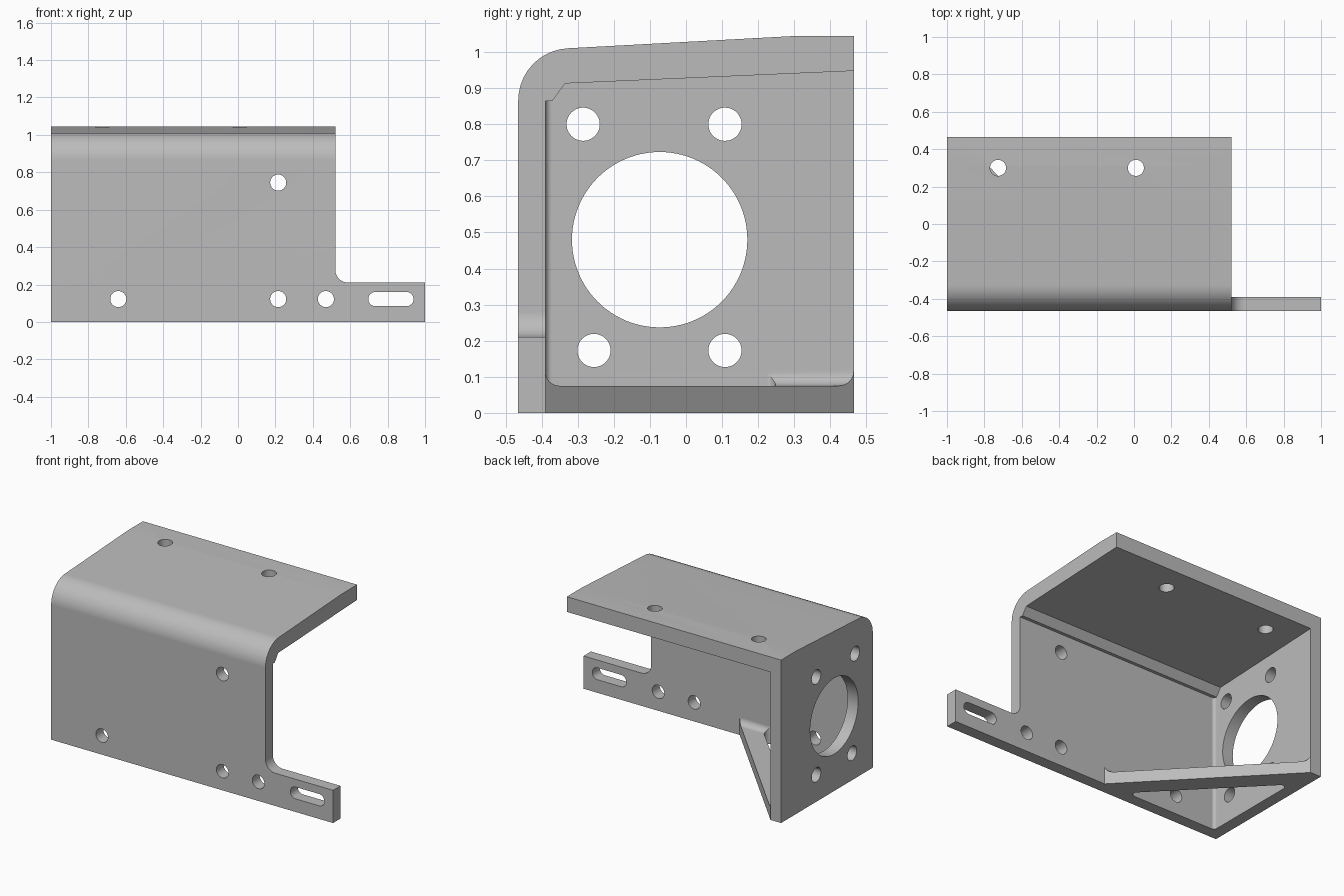
import bpy, bmesh, math
from mathutils import Vector

if "Cube" in bpy.data.objects:
    bpy.data.objects.remove(bpy.data.objects["Cube"])

T = 0.075                       # sheet thickness
FRONT, BACK = -0.465, 0.465     # depth limits
INNER_Y, INNER_X = FRONT + T, -1 + T

steel = bpy.data.materials.new("plain_grey")
steel.use_nodes = True
steel.diffuse_color = (0.5, 0.5, 0.5, 1)
steel.node_tree.nodes["Principled BSDF"].inputs["Base Color"].default_value = (0.5, 0.5, 0.5, 1)


def rounded(points, steps=10):
    """Outline from (a, b) corners; a third value rounds that corner."""
    out = []
    for i, p in enumerate(points):
        c = Vector(p[:2])
        if len(p) == 2:
            out.append(c)
            continue
        u = (Vector(points[i - 1][:2]) - c).normalized()
        v = (Vector(points[(i + 1) % len(points)][:2]) - c).normalized()
        half = u.angle(v) / 2
        centre = c + (u + v).normalized() * p[2] / math.sin(half)
        start = c + u * p[2] / math.tan(half) - centre
        end = c + v * p[2] / math.tan(half) - centre
        sweep = start.angle(end)
        for k in range(steps + 1):
            t = k / steps
            arm = (start * math.sin((1 - t) * sweep) + end * math.sin(t * sweep)) / math.sin(sweep)
            out.append(centre + arm)
    return out


def circle(a, b, r, sides=48):
    return [Vector((a + r * math.cos(math.tau * k / sides),
                    b + r * math.sin(math.tau * k / sides))) for k in range(sides)]


def prism(name, axis, outline, lo, hi, bevel=0, pick=None):
    """Extrude an outline along an axis; optionally round the picked edges."""
    place = {"x": lambda p, h: (h, p[0], p[1]),
             "y": lambda p, h: (p[0], h, p[1]),
             "z": lambda p, h: (p[0], p[1], h)}[axis]
    bm = bmesh.new()
    face = bm.faces.new([bm.verts.new(place(p, lo)) for p in outline])
    moved = bmesh.ops.extrude_face_region(bm, geom=[face])["geom"]
    shift = Vector(place((0, 0), hi - lo))
    bmesh.ops.translate(bm, vec=shift, verts=[g for g in moved if isinstance(g, bmesh.types.BMVert)])
    if bevel:
        edges = [e for e in bm.edges if pick(e)]
        bmesh.ops.bevel(bm, geom=edges, offset=bevel, segments=8, profile=0.5,
                        affect='EDGES', clamp_overlap=True)
    bmesh.ops.recalc_face_normals(bm, faces=bm.faces[:])
    mesh = bpy.data.meshes.new(name)
    bm.to_mesh(mesh)
    bm.free()
    mesh.materials.append(steel)
    obj = bpy.data.objects.new(name, mesh)
    bpy.context.collection.objects.link(obj)
    return obj


def combine(target, other, operation):
    bpy.context.view_layer.objects.active = target
    mod = target.modifiers.new("combine", 'BOOLEAN')
    mod.operation, mod.solver, mod.object = operation, 'EXACT', other
    bpy.ops.object.modifier_apply(modifier=mod.name)
    bpy.data.objects.remove(other)


def cut(axis, outline, lo, hi, **extra):
    combine(bracket, prism("cutter", axis, outline, lo, hi, **extra), 'DIFFERENCE')


def near(edge, x=None, y=None, z=None):
    return all(want is None or abs(v.co[i] - want) < 1e-4
               for v in edge.verts for i, want in enumerate((x, y, z)))


# solid block with the rounded front shoulder and sloping top
shoulder = [(FRONT, 0), (BACK, 0), (BACK, 1.045), (0.31, 1.045), (FRONT, 1.003, 0.145)]
bracket = prism("motor_bracket", "x", rounded(shoulder), -1, 0.52)

# main cavity under the top plate, with ledge and chamfer along the front wall
cavity = [(INNER_Y, 0.12), (1, 0.12), (1, 0.971), (-0.335, 0.913), (-0.37, 0.865), (INNER_Y, 0.865)]
cut("x", rounded(cavity), INNER_X, 1, bevel=0.019,
    pick=lambda e: near(e, x=INNER_X, y=INNER_Y))

# lower cavity, leaving fillets where the brace meets the walls
floor = [(INNER_Y, T), (1, T), (1, 0.2), (INNER_Y, 0.2)]
cut("x", rounded(floor), INNER_X, 1, bevel=0.04,
    pick=lambda e: near(e, x=INNER_X, y=INNER_Y) or near(e, x=INNER_X, z=T) or near(e, y=INNER_Y, z=T))

# trim the floor to a diagonal brace and open its triangular window
cut("z", rounded([(-0.108, INNER_Y), (1, INNER_Y), (1, 1), (INNER_X, 1), (INNER_X, BACK)]), -0.1, 0.3)
cut("z", rounded([(INNER_X, INNER_Y, 0.019), (-0.27, INNER_Y, 0.025), (INNER_X, 0.285, 0.025)]), -0.1, 0.2)

# foot tab extending the front wall
tab = [(0.4, 0), (1, 0), (1, 0.21), (0.52, 0.21, 0.07), (0.52, 0.32), (0.4, 0.32)]
combine(bracket, prism("foot_tab", "y", rounded(tab), FRONT, INNER_Y), 'UNION')

# end plate: central bore and four bolt holes
for y, z, r in [(-0.073, 0.48, 0.243), (-0.285, 0.8, 0.046), (0.108, 0.8, 0.046),
                (-0.255, 0.173, 0.046), (0.108, 0.173, 0.046)]:
    cut("x", circle(y, z, r, 96 if r > 0.1 else 48), -1.1, -0.87)

# front wall holes and the slot in the tab
for x, z in [(-0.64, 0.122), (0.215, 0.122), (0.47, 0.122), (0.215, 0.745)]:
    cut("y", circle(x, z, 0.043), -0.6, -0.36)
cut("y", rounded([(0.697, 0.084, 0.037), (0.938, 0.084, 0.037),
                  (0.938, 0.16, 0.037), (0.697, 0.16, 0.037)]), -0.6, -0.36)

# top plate holes
for x in (-0.727, 0.01):
    cut("z", circle(x, 0.3, 0.043), 0.88, 1.2)

# smooth curved walls, crisp edges
bpy.ops.object.select_all(action='DESELECT')
bracket.select_set(True)
bpy.context.view_layer.objects.active = bracket
bpy.ops.object.shade_smooth_by_angle(angle=math.radians(25))
weighted = bracket.modifiers.new("weighted_normals", 'WEIGHTED_NORMAL')
weighted.keep_sharp = True
